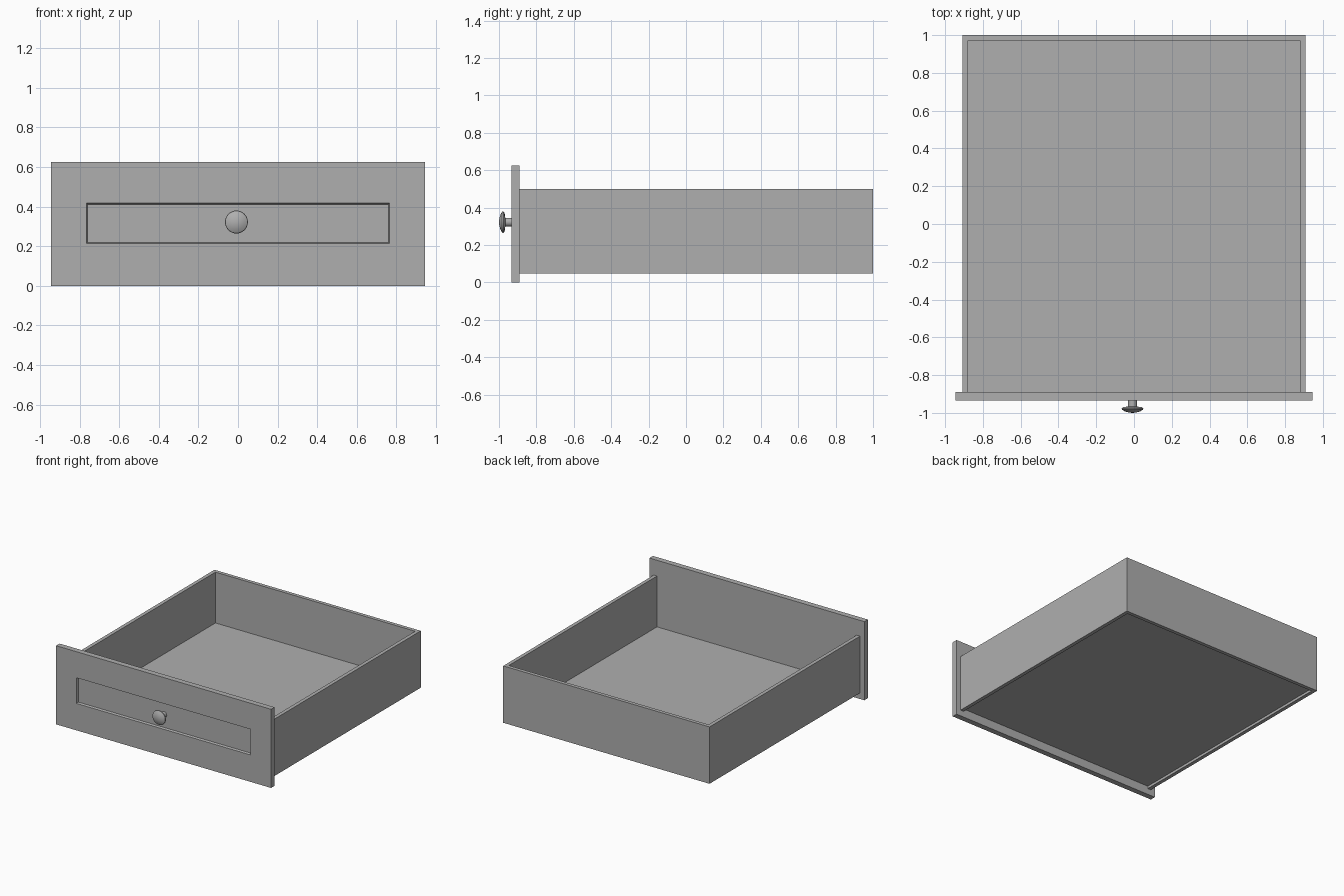
import bpy, bmesh, math
from mathutils import Vector

if "Cube" in bpy.data.objects:
    bpy.data.objects.remove(bpy.data.objects["Cube"])

grey = bpy.data.materials.new("dark_grey")
grey.diffuse_color = (0.43, 0.43, 0.43, 1)
grey.use_nodes = True
grey.node_tree.nodes["Principled BSDF"].inputs["Base Color"].default_value = grey.diffuse_color


def finish(bm, name):
    bmesh.ops.recalc_face_normals(bm, faces=bm.faces)
    me = bpy.data.meshes.new(name)
    bm.to_mesh(me)
    bm.free()
    me.materials.append(grey)
    ob = bpy.data.objects.new(name, me)
    bpy.context.collection.objects.link(ob)
    return ob


def prism(bm, outline, z0, z1):
    """Extrude an xy outline from z0 to z1."""
    face = bm.faces.new([bm.verts.new((x, y, z0)) for x, y in outline])
    ext = bmesh.ops.extrude_face_region(bm, geom=[face], use_keep_orig=True)
    verts = [g for g in ext["geom"] if isinstance(g, bmesh.types.BMVert)]
    bmesh.ops.translate(bm, verts=verts, vec=(0, 0, z1 - z0))


def rect(x, y0, y1):
    return [(-x, y0), (x, y0), (x, y1), (-x, y1)]


FRONT, JOIN, BACK = -0.934, -0.89, 1.0
W, T = 0.907, 0.029

# U-shaped side and back walls
bm = bmesh.new()
prism(bm, [(-W, JOIN), (-W, BACK), (W, BACK), (W, JOIN), (W - T, JOIN),
           (W - T, BACK - T), (-W + T, BACK - T), (-W + T, JOIN)], 0.048, 0.5)
finish(bm, "drawer_walls")

# Floor, set slightly above the lower wall edge
bm = bmesh.new()
prism(bm, rect(W - T, JOIN, BACK - T), 0.068, 0.096)
finish(bm, "drawer_floor")

# Front panel with a slightly tapered rectangular recess
bm = bmesh.new()
prism(bm, rect(0.945, FRONT, JOIN), 0.0, 0.625)
bmesh.ops.recalc_face_normals(bm, faces=bm.faces)
face = min(bm.faces, key=lambda f: f.calc_center_median().y)
bmesh.ops.inset_region(bm, faces=[face], thickness=0.1)


def set_opening(f, x, z0, z1):
    for v in f.verts:
        v.co.x = math.copysign(x, v.co.x)
        v.co.z = z1 if v.co.z > 0.31 else z0


set_opening(face, 0.765, 0.214, 0.418)
inner = bmesh.ops.extrude_discrete_faces(bm, faces=[face])["faces"][0]
bmesh.ops.translate(bm, verts=inner.verts, vec=(0, 0.018, 0))
set_opening(inner, 0.76, 0.219, 0.411)
finish(bm, "front_panel")

# Turned knob: (radius, y) profile spun about the y axis
profile = [(0, -0.912), (0.023, -0.912), (0.023, -0.966), (0.05, -0.97),
           (0.058, -0.977), (0.056, -0.983), (0.04, -0.992), (0.02, -0.998), (0, -1.0)]
centre = Vector((-0.008, 0, 0.322))
bm = bmesh.new()
vs = [bm.verts.new(centre + Vector((r, y, 0))) for r, y in profile]
es = [bm.edges.new(p) for p in zip(vs, vs[1:])]
bmesh.ops.spin(bm, geom=vs + es, cent=centre, axis=(0, 1, 0),
               angle=math.tau, steps=32, use_duplicate=False)
bmesh.ops.remove_doubles(bm, verts=bm.verts, dist=0.0005)
knob = finish(bm, "knob")
bpy.context.view_layer.objects.active = knob
knob.select_set(True)
bpy.ops.object.shade_smooth_by_angle(angle=math.radians(40))
